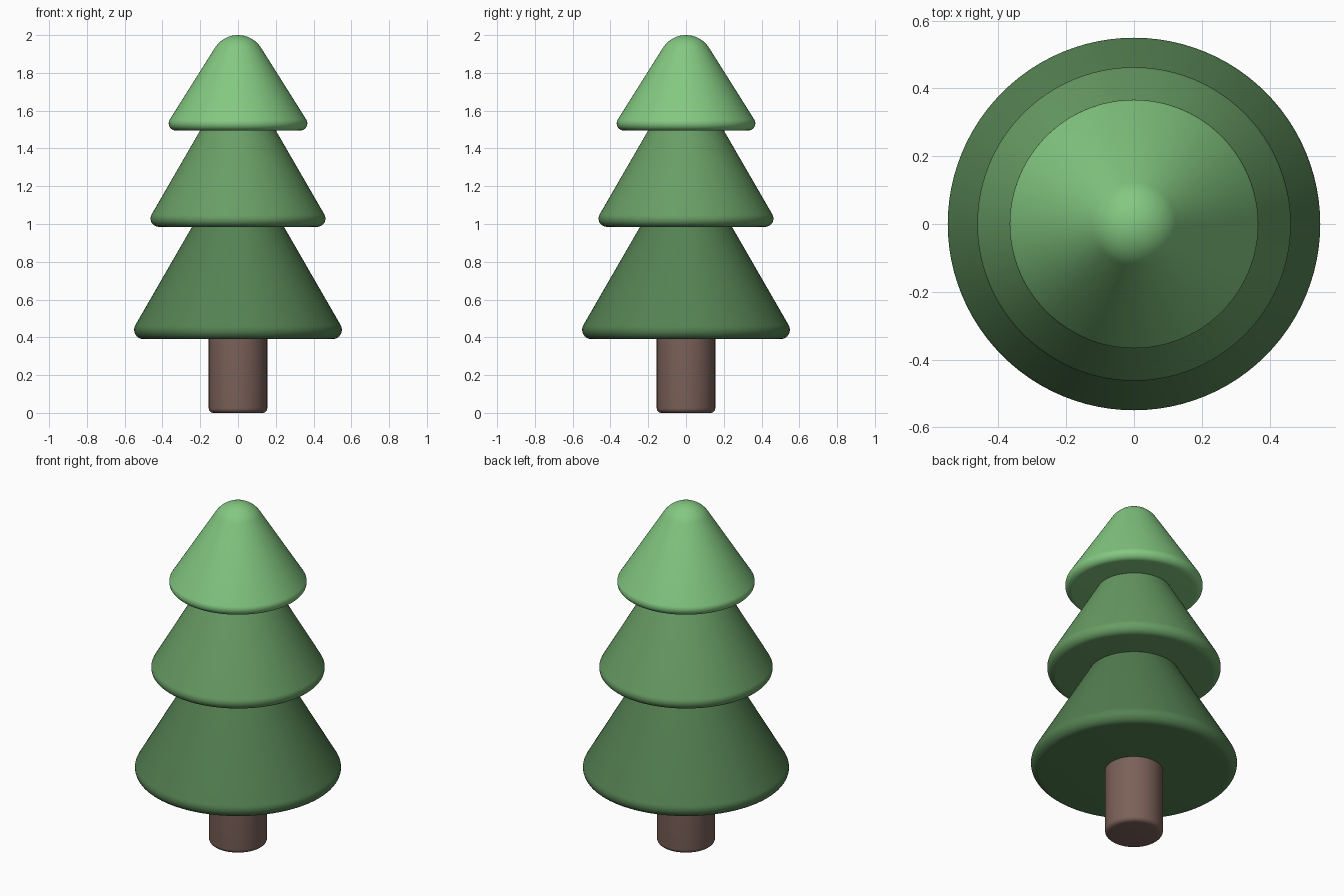
import bpy, bmesh, math

if "Cube" in bpy.data.objects:
    bpy.data.objects.remove(bpy.data.objects["Cube"])

SEGMENTS = 96


def arc(cr, cz, rad, a0, a1, n):
    """Points of an arc in the (radius, height) plane, angles in degrees."""
    angles = [math.radians(a0 + (a1 - a0) * i / n) for i in range(n + 1)]
    return [(cr + rad * math.cos(a), cz + rad * math.sin(a)) for a in angles]


def lathe(name, profile, color):
    """Revolve a (radius, height) profile around z; both ends lie on the axis."""
    bm = bmesh.new()
    verts = [bm.verts.new((r, 0, z)) for r, z in profile]
    edges = [bm.edges.new(pair) for pair in zip(verts, verts[1:])]
    bmesh.ops.spin(bm, geom=verts + edges, cent=(0, 0, 0), axis=(0, 0, 1),
                   angle=math.tau, steps=SEGMENTS, use_merge=True)
    bmesh.ops.remove_doubles(bm, verts=bm.verts, dist=1e-5)
    bmesh.ops.recalc_face_normals(bm, faces=bm.faces)
    mesh = bpy.data.meshes.new(name)
    bm.to_mesh(mesh)
    bm.free()
    obj = bpy.data.objects.new(name, mesh)
    bpy.context.collection.objects.link(obj)
    mat = bpy.data.materials.new(name + "_color")
    mat.diffuse_color = (*color, 1)
    mat.use_nodes = True
    mat.node_tree.nodes["Principled BSDF"].inputs["Base Color"].default_value = mat.diffuse_color
    mesh.materials.append(mat)
    bpy.ops.object.select_all(action='DESELECT')
    obj.select_set(True)
    bpy.context.view_layer.objects.active = obj
    bpy.ops.object.shade_smooth_by_angle(angle=math.radians(40))
    return obj


def tier_base(radius, bottom, rim, slope):
    """Flat underside followed by the rounded rim, tangent to the slope."""
    return [(0, bottom)] + arc(radius - rim, bottom + rim, rim, -90, slope, 10)


# Trunk with softened lower edge
lathe("trunk", [(0, 0)] + arc(0.13, 0.025, 0.025, -90, 0, 6)
      + [(0.155, 0.41), (0, 0.41)], (0.2, 0.12, 0.1))

# Lower and middle foliage, their tops tucked into the tier above
lathe("lower_foliage", tier_base(0.55, 0.39, 0.05, 30)
      + [(0.229, 1.01), (0, 1.01)], (0.09, 0.22, 0.085))
lathe("middle_foliage", tier_base(0.463, 0.985, 0.044, 30)
      + [(0.186, 1.52), (0, 1.52)], (0.14, 0.34, 0.13))

# Top foliage with rounded tip
tip = arc(0, 1.855, 0.145, 31, 90, 12)
tip[-1] = (0, 2.0)
lathe("top_foliage", tier_base(0.367, 1.495, 0.038, 31) + tip,
      (0.23, 0.58, 0.22))
